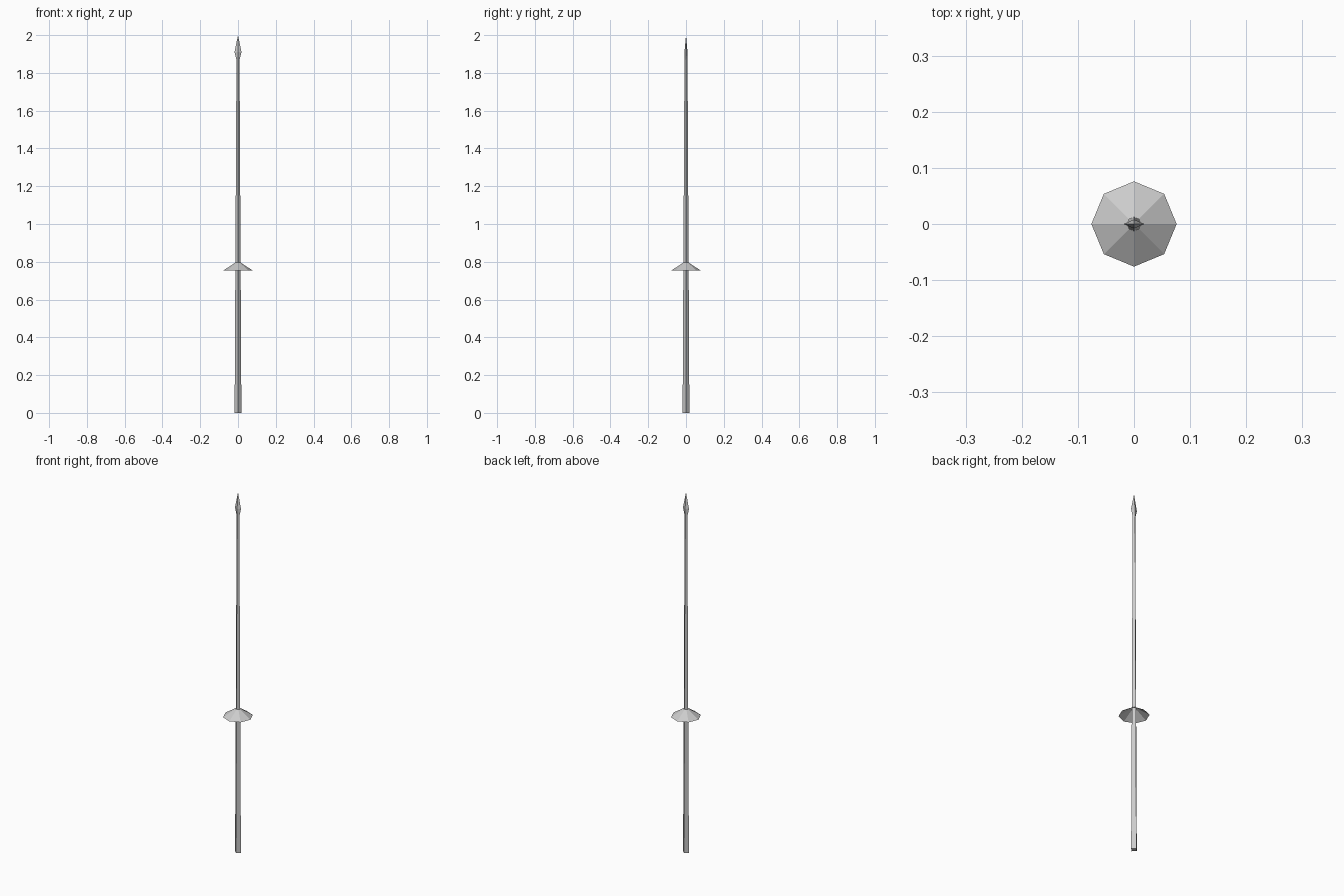
import bpy, bmesh
from math import cos, sin, tau

if "Cube" in bpy.data.objects:
    bpy.data.objects.remove(bpy.data.objects["Cube"])


def loft(name, sides, rings, cap_start=False, cap_end=False):
    """Stack of (z, radius_x, radius_y) rings; zero radii make a point."""
    bm = bmesh.new()
    loops = []
    for z, rx, ry in rings:
        if rx == 0:
            loops.append([bm.verts.new((0, 0, z))] * sides)
        else:
            loops.append([bm.verts.new((rx * cos(tau * i / sides), ry * sin(tau * i / sides), z))
                          for i in range(sides)])
    for a, b in zip(loops, loops[1:]):
        for i in range(sides):
            j = (i + 1) % sides
            bm.faces.new(dict.fromkeys((a[i], a[j], b[j], b[i])))
    if cap_start:
        bm.faces.new(loops[0][::-1])
    if cap_end:
        bm.faces.new(loops[-1])
    mesh = bpy.data.meshes.new(name)
    bm.to_mesh(mesh)
    bm.free()
    obj = bpy.data.objects.new(name, mesh)
    bpy.context.collection.objects.link(obj)
    return obj


# Tapered four-sided shaft
loft("shaft", 4, [(0, 0.018, 0.018), (1.89, 0.008, 0.008)], True, True)

# Hollow octagonal hand guard
loft("hand_guard", 8, [(0.755, 0.076, 0.076), (0.797, 0.012, 0.012)])

# Flattened leaf-shaped point
loft("spear_point", 4, [(1.868, 0.008, 0.007), (1.91, 0.0185, 0.008), (2.0, 0, 0)], True)
